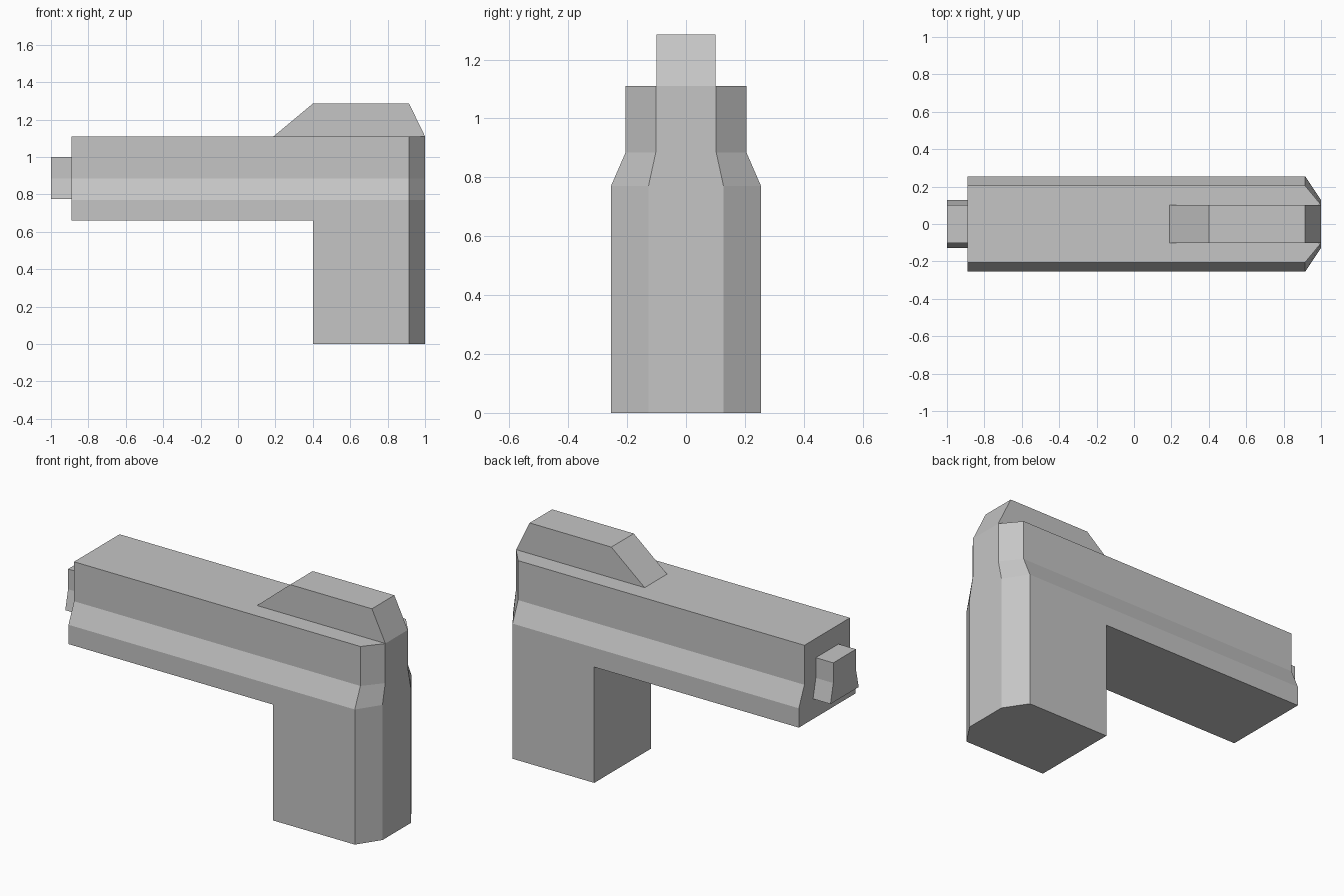
import bpy, bmesh

cube = bpy.data.objects.get("Cube")
if cube:
    bpy.data.objects.remove(cube, do_unlink=True)

grey = bpy.data.materials.new("plain_grey")
grey.use_nodes = True
colour = (0.56, 0.56, 0.56, 1)
grey.diffuse_color = colour
grey.node_tree.nodes["Principled BSDF"].inputs["Base Color"].default_value = colour


def finish(name, bm):
    bmesh.ops.dissolve_limit(bm, angle_limit=0.01, verts=bm.verts, edges=bm.edges)
    bmesh.ops.recalc_face_normals(bm, faces=bm.faces)
    mesh = bpy.data.meshes.new(name)
    bm.to_mesh(mesh)
    bm.free()
    mesh.materials.append(grey)
    obj = bpy.data.objects.new(name, mesh)
    bpy.context.collection.objects.link(obj)
    return obj


def shell(name, stations, levels, keep=lambda i, j: True):
    """Join blocks between x stations (x, width scale) and z levels
    (z, half width), keeping only the outer faces."""
    bm = bmesh.new()
    grid = {}
    for i, (x, scale) in enumerate(stations):
        for j, (z, half) in enumerate(levels):
            for side in (0, 1):
                y = half * scale * (1 if side else -1)
                grid[i, j, side] = bm.verts.new((x, y, z))
    walls = {}
    for i in range(len(stations) - 1):
        for j in range(len(levels) - 1):
            if not keep(i, j):
                continue
            loop = [(i, j), (i + 1, j), (i + 1, j + 1), (i, j + 1)]
            quads = [[(*p, s) for p in loop] for s in (0, 1)]
            for a, b in zip(loop, loop[1:] + loop[:1]):
                quads.append([(*a, 0), (*b, 0), (*b, 1), (*a, 1)])
            for quad in quads:
                walls.setdefault(frozenset(quad), []).append(quad)
    for quads in walls.values():
        if len(quads) == 1:
            bm.faces.new([grid[k] for k in quads[0]])
    loose = [v for v in bm.verts if not v.link_faces]
    bmesh.ops.delete(bm, geom=loose, context='VERTS')
    return finish(name, bm)


def extrude_profile(name, points, half):
    """Extrude an x-z outline across y."""
    bm = bmesh.new()
    face = bm.faces.new([bm.verts.new((x, -half, z)) for x, z in points])
    new = bmesh.ops.extrude_face_region(bm, geom=[face])["geom"]
    moved = [v for v in new if isinstance(v, bmesh.types.BMVert)]
    bmesh.ops.translate(bm, verts=moved, vec=(0, 2 * half, 0))
    return finish(name, bm)


# Barrel and grip in one body, with a tapered rear end
shell("body_and_grip",
      [(-0.89, 1), (0.4, 1), (0.915, 1), (1.0, 0.5)],
      [(0, 0.255), (0.66, 0.255), (0.77, 0.255), (0.885, 0.205), (1.11, 0.205)],
      keep=lambda i, j: i > 0 or j > 0)

# Short nub at the end of the barrel
shell("muzzle", [(-1.0, 1), (-0.89, 1)],
      [(0.775, 0.127), (0.885, 0.102), (1.0, 0.102)])

# Sloped ridge on top
extrude_profile("top_ridge",
                [(0.19, 1.11), (1.0, 1.11), (0.915, 1.285), (0.4, 1.285)], 0.101)
